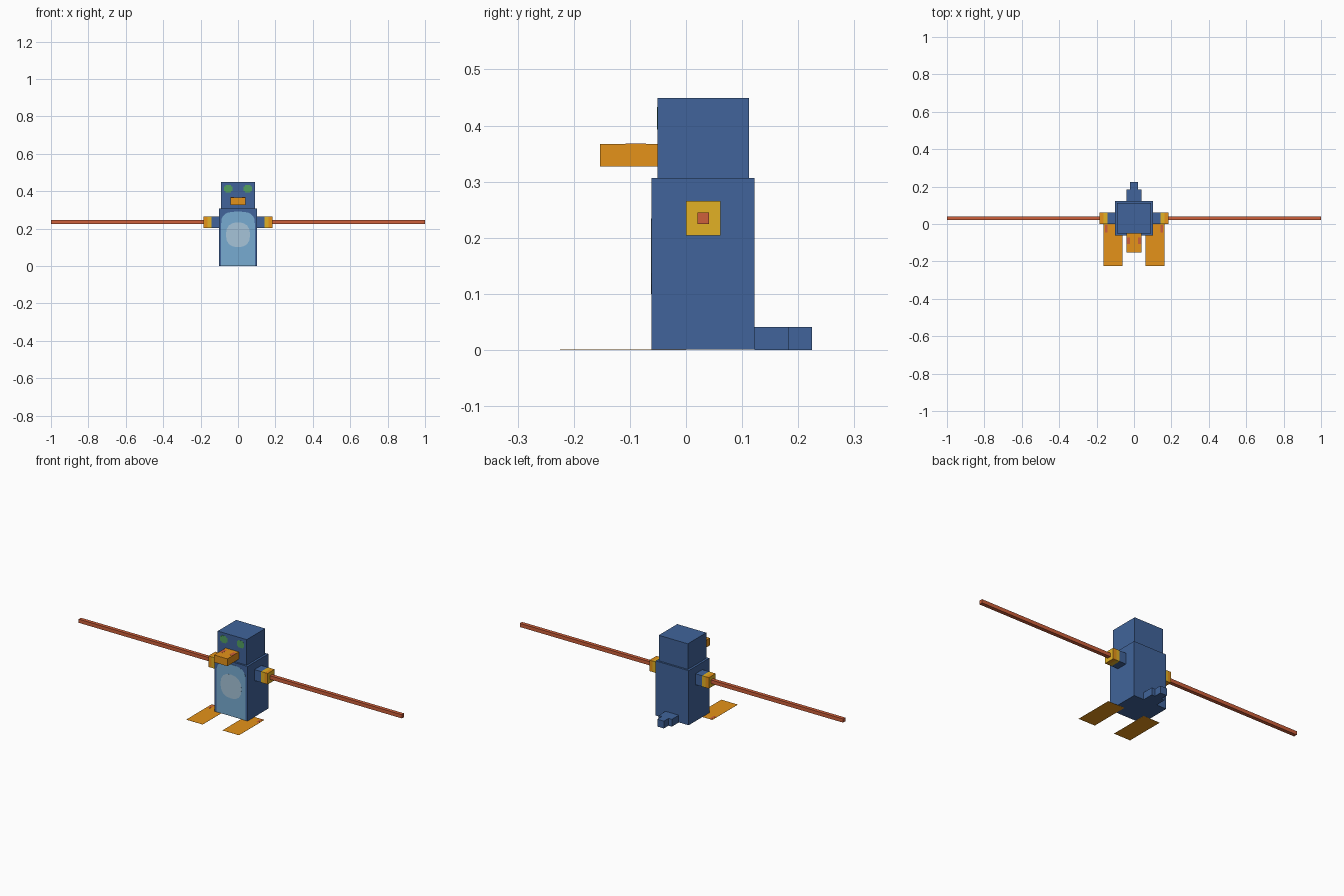
import bpy, bmesh, math

if "Cube" in bpy.data.objects:
    bpy.data.objects.remove(bpy.data.objects["Cube"])

U = 1 / 49  # one modelling block


def material(name, rgb):
    m = bpy.data.materials.new(name)
    m.diffuse_color = (*rgb, 1)
    m.use_nodes = True
    m.node_tree.nodes["Principled BSDF"].inputs["Base Color"].default_value = m.diffuse_color
    return m


BLUE = material("slate blue", (0.052, 0.127, 0.325))
PALE = material("belly blue", (0.185, 0.410, 0.640))
GREY = material("pale grey", (0.380, 0.550, 0.690))
GREEN = material("eye green", (0.085, 0.350, 0.115))
ORANGE = material("orange", (0.780, 0.290, 0.010))
GOLD = material("gold", (0.760, 0.440, 0.018))
RED = material("brick red", (0.610, 0.115, 0.043))


def finish(name, bm, mat):
    bmesh.ops.recalc_face_normals(bm, faces=bm.faces)
    mesh = bpy.data.meshes.new(name)
    bm.to_mesh(mesh)
    bm.free()
    mesh.materials.append(mat)
    ob = bpy.data.objects.new(name, mesh)
    bpy.context.collection.objects.link(ob)
    return ob


def box(name, mat, x, y, z):
    """Box from (min, max) ranges given in blocks."""
    bm = bmesh.new()
    bmesh.ops.create_cube(bm, size=1)
    for v in bm.verts:
        v.co = [(r[0] + r[1]) / 2 * U + c * (r[1] - r[0]) * U
                for r, c in zip((x, y, z), v.co)]
    return finish(name, bm, mat)


def plate(name, mat, outline, y, depth=0.0006):
    """Thin front-facing plate from an (x, z) outline in model units."""
    bm = bmesh.new()
    face = bm.faces.new([bm.verts.new((px, y, pz)) for px, pz in outline])
    out = bmesh.ops.extrude_face_region(bm, geom=[face])
    for v in out["geom"]:
        if isinstance(v, bmesh.types.BMVert):
            v.co.y -= depth
    return finish(name, bm, mat)


def rounded(c, power):
    return math.copysign(abs(c) ** power, c)


# Body, head, beak and stepped tail
box("body", BLUE, (-5, 5), (-3, 6), (0.03, 15))
box("head", BLUE, (-4.4, 4.4), (-2.5, 5.5), (15, 22))
box("beak", ORANGE, (-2, 2), (-7.5, -2.5), (16, 18))
box("tail_base", BLUE, (-2, 2), (6, 9), (0, 2))
box("tail_tip", BLUE, (-1, 1), (9, 11), (0, 2))

# Belly panel with an arched top, and a round patch on it
arch = [(-0.09, 0.001), (0.09, 0.001)]
for i in range(13):
    a = math.pi * i / 12
    arch.append((0.09 * rounded(math.cos(a), 0.7), 0.225 + 0.066 * rounded(math.sin(a), 0.7)))
plate("belly", PALE, arch, -3 * U)
patch = []
for i in range(16):
    a = math.tau * i / 16
    patch.append((0.065 * rounded(math.cos(a), 0.85), 0.167 + 0.067 * rounded(math.sin(a), 0.85)))
plate("belly_patch", GREY, patch, -3 * U - 0.0006)

# Mirrored parts
for s, side in ((-1, "left"), (1, "right")):
    def sx(a, b):
        return tuple(sorted((s * a, s * b)))

    box(side + "_wing", BLUE, sx(5, 7), (0, 3), (10, 13))
    box(side + "_rod", RED, sx(9, 49), (1, 2), (11, 12))
    box(side + "_foot", ORANGE, sx(3, 8), (-11, 0), (0, 0.02))
    box(side + "_nostril", RED, sx(1, 2), (-5.3, -3.5), (18, 18.02))
    box(side + "_foot_mark", RED, sx(7, 7.6), (-2.2, -0.2), (0.02, 0.04))

    # Cuff: gold, with an orange outer band around its sides
    box(side + "_cuff", GOLD, sx(7, 8), (0, 3), (10, 13))
    band = box(side + "_cuff_band", ORANGE, sx(8, 9), (0, 3), (10, 13))
    band.data.materials.append(GOLD)
    for p in band.data.polygons:
        p.material_index = int(abs(p.normal.x) > 0.5)

    # Eye with notched corners
    w, h, n = 0.022, 0.020, 0.007
    eye = [(-w, n - h), (n - w, n - h), (n - w, -h), (w - n, -h), (w - n, n - h), (w, n - h),
           (w, h - n), (w - n, h - n), (w - n, h), (n - w, h), (n - w, h - n), (-w, h - n)]
    plate(side + "_eye", GREEN, [(s * 0.052 + x, 0.413 + z) for x, z in eye], -2.5 * U)
